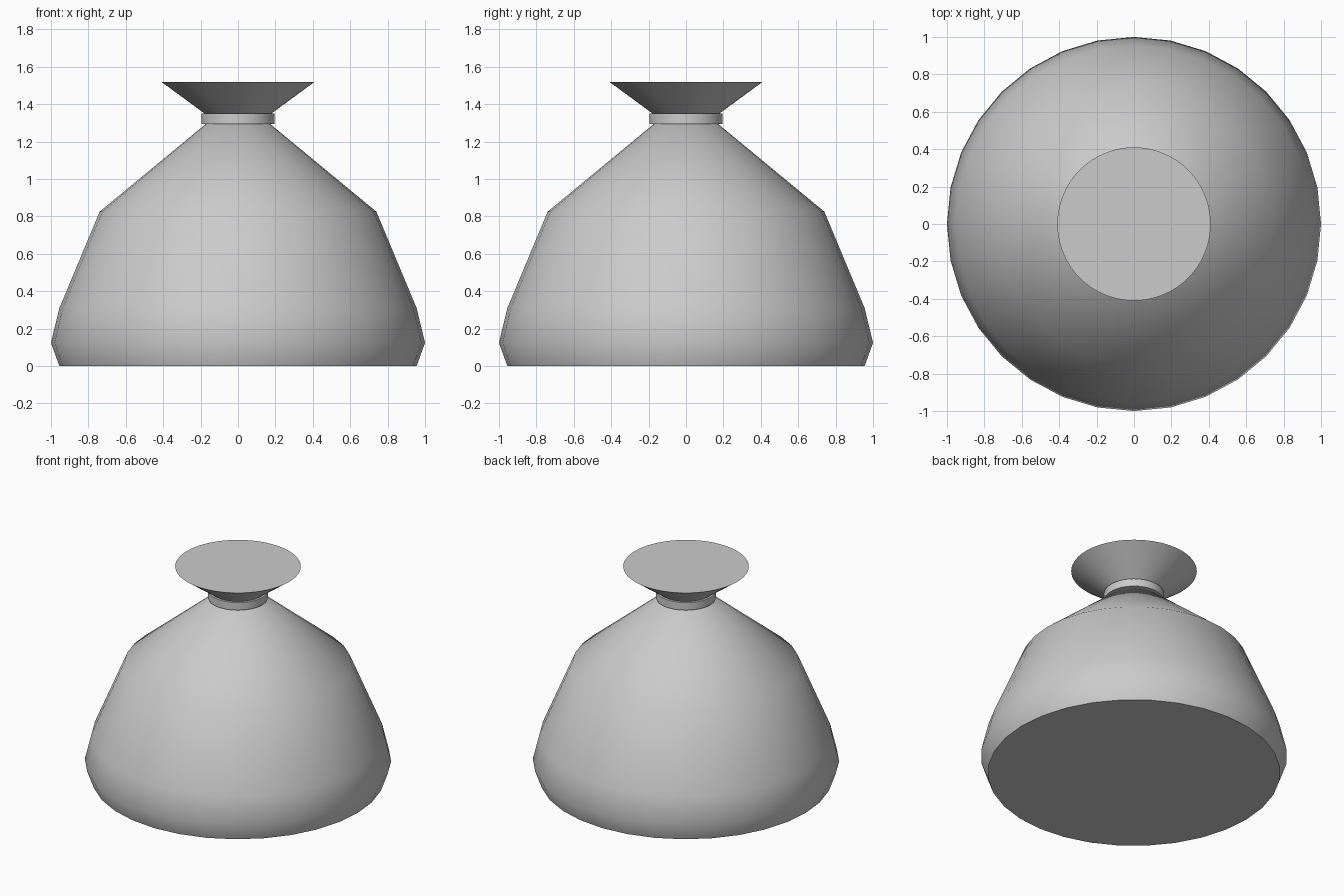
import bpy
import bmesh
import math

cube = bpy.data.objects.get("Cube")
if cube:
    bpy.data.objects.remove(cube, do_unlink=True)

grey = bpy.data.materials.new("light grey")
grey.use_nodes = True
colour = (0.6, 0.6, 0.6, 1)
grey.diffuse_color = colour
grey.node_tree.nodes["Principled BSDF"].inputs["Base Color"].default_value = colour


def lathe(name, profile, sides, angle):
    """Revolve (radius, height) points about z and cap both ends."""
    bm = bmesh.new()
    rings = []
    for r, z in profile:
        turns = [math.tau * i / sides for i in range(sides)]
        rings.append([bm.verts.new((r * math.cos(a), r * math.sin(a), z)) for a in turns])
    for low, high in zip(rings, rings[1:]):
        for i in range(sides):
            j = (i + 1) % sides
            bm.faces.new((low[i], low[j], high[j], high[i]))
    bm.faces.new(rings[0][::-1])
    bm.faces.new(rings[-1])
    mesh = bpy.data.meshes.new(name)
    bm.to_mesh(mesh)
    bm.free()
    mesh.materials.append(grey)
    obj = bpy.data.objects.new(name, mesh)
    bpy.context.collection.objects.link(obj)
    bpy.ops.object.select_all(action="DESELECT")
    obj.select_set(True)
    bpy.context.view_layer.objects.active = obj
    bpy.ops.object.shade_smooth_by_angle(angle=math.radians(angle))
    return obj


# Rounded sack-like body
lathe("body", [(0.955, 0), (1, 0.125), (0.955, 0.31), (0.74, 0.825), (0.165, 1.3)], 32, 40)
# Band tied around the neck
lathe("neck_band", [(0.195, 1.295), (0.195, 1.35)], 64, 30)
# Flared top above the band
lathe("flared_top", [(0.165, 1.34), (0.41, 1.52)], 64, 30)
